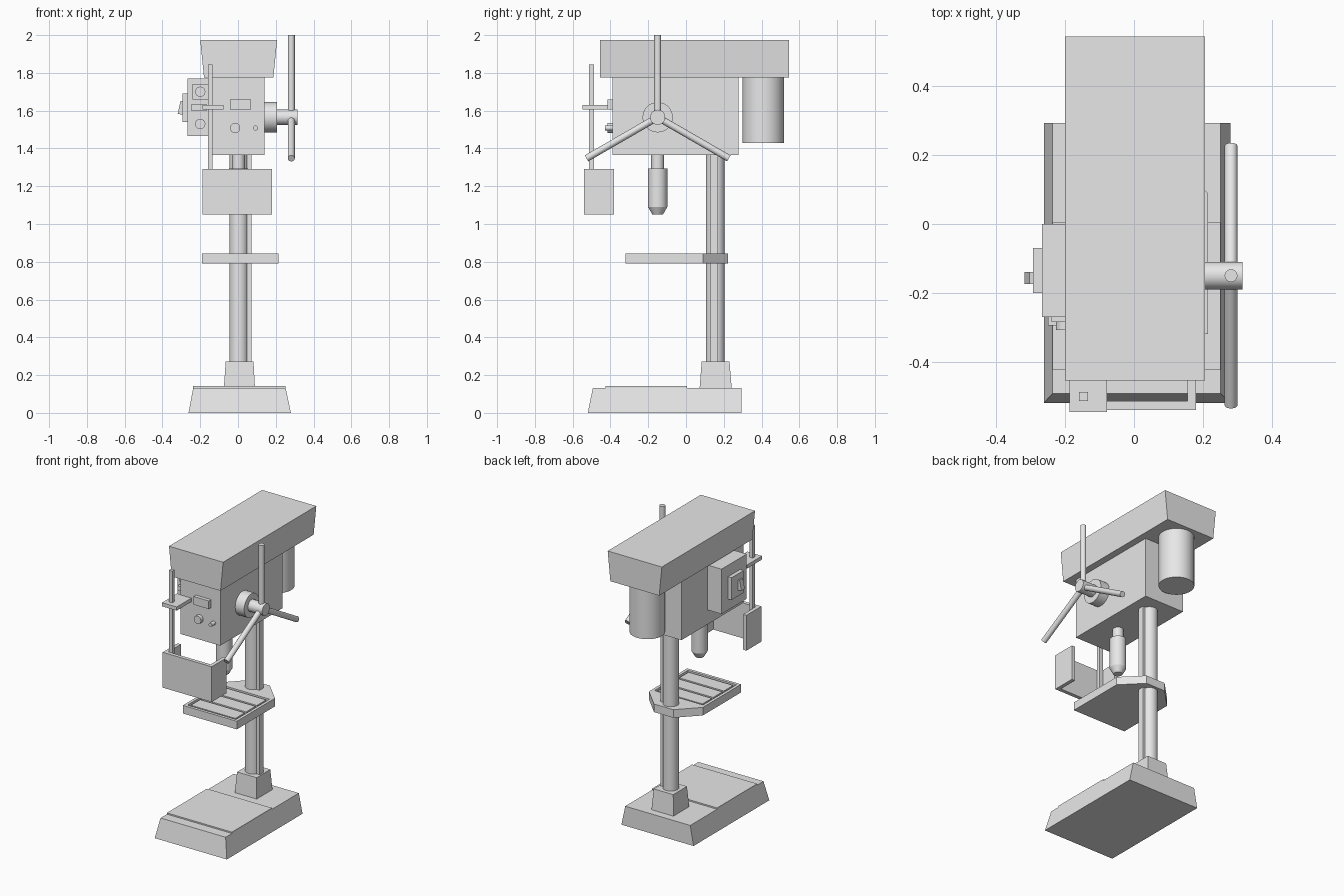
import bpy, bmesh, math
from mathutils import Vector

if "Cube" in bpy.data.objects:
    bpy.data.objects.remove(bpy.data.objects["Cube"])

metal = bpy.data.materials.new("machine grey")
metal.diffuse_color = (0.8, 0.8, 0.8, 1)
metal.use_nodes = True
metal.node_tree.nodes["Principled BSDF"].inputs["Base Color"].default_value = metal.diffuse_color


def finish(name, bm, smooth=False):
    bmesh.ops.recalc_face_normals(bm, faces=bm.faces)
    me = bpy.data.meshes.new(name)
    bm.to_mesh(me)
    bm.free()
    me.materials.append(metal)
    if smooth:
        me.shade_smooth()
        me.set_sharp_from_angle(angle=math.radians(35))
    ob = bpy.data.objects.new(name, me)
    bpy.context.collection.objects.link(ob)
    return ob


def taper(name, low, high, z0, z1):
    """Block between two (x0, x1, y0, y1) rectangles."""
    bm = bmesh.new()
    rings = []
    for (x0, x1, y0, y1), z in ((low, z0), (high, z1)):
        rings.append([bm.verts.new((x, y, z)) for x, y in
                      ((x0, y0), (x1, y0), (x1, y1), (x0, y1))])
    a, b = rings
    bm.faces.new(a)
    bm.faces.new(b)
    for i in range(4):
        j = (i + 1) % 4
        bm.faces.new((a[i], a[j], b[j], b[i]))
    return finish(name, bm)


def box(name, x0, x1, y0, y1, z0, z1):
    return taper(name, (x0, x1, y0, y1), (x0, x1, y0, y1), z0, z1)


def prism(name, pts, z0, z1):
    bm = bmesh.new()
    face = bm.faces.new([bm.verts.new((x, y, z0)) for x, y in pts])
    ext = bmesh.ops.extrude_face_region(bm, geom=[face], use_keep_orig=True)
    for v in ext["geom"]:
        if isinstance(v, bmesh.types.BMVert):
            v.co.z = z1
    return finish(name, bm)


def rod(name, p, q, r, r2=None, seg=32):
    p, q = Vector(p), Vector(q)
    bm = bmesh.new()
    bmesh.ops.create_cone(bm, cap_ends=True, segments=seg, radius1=r,
                          radius2=r if r2 is None else r2, depth=(q - p).length)
    ob = finish(name, bm, True)
    rot = Vector((0, 0, 1)).rotation_difference(q - p).to_matrix().to_4x4()
    rot.translation = (p + q) / 2
    ob.data.transform(rot)
    return ob


# Base with a raised work surface
taper("base", (-0.262, 0.28, -0.52, 0.293), (-0.237, 0.252, -0.493, 0.293), 0, 0.133)
box("base_work_surface", -0.237, 0.252, -0.425, 0.005, 0.125, 0.142)

# Column, its toothed-rail strip and foot collar
taper("column_collar", (-0.075, 0.09, 0.072, 0.242), (-0.065, 0.082, 0.083, 0.23), 0.13, 0.272)
rod("column", (0.005, 0.155, 0.25), (0.005, 0.155, 1.38), 0.05)
box("column_rail", 0.04, 0.072, 0.13, 0.17, 0.25, 1.38)

# Table: body, rim and slats
outline = [(-0.19, -0.32), (0.215, -0.32), (0.215, 0.09),
           (0.085, 0.222), (-0.06, 0.222), (-0.19, 0.09)]
prism("table_body", outline, 0.79, 0.825)
prism("table_back", [(-0.19, 0.06)] + [(0.215, 0.06)] + outline[2:], 0.825, 0.845)
box("table_rim_front", -0.19, 0.215, -0.32, -0.3, 0.825, 0.845)
box("table_rim_left", -0.19, -0.17, -0.3, 0.06, 0.825, 0.845)
box("table_rim_right", 0.195, 0.215, -0.3, 0.06, 0.825, 0.845)
for i in range(3):
    y = -0.285 + i * 0.115
    box(f"table_slat_{i + 1}", -0.155, 0.18, y, y + 0.1, 0.82, 0.842)

# Head, belt cover and motor
box("head", -0.16, 0.14, -0.39, 0.278, 1.365, 1.78)
taper("belt_cover", (-0.18, 0.187, -0.455, 0.545), (-0.2, 0.207, -0.455, 0.545), 1.775, 1.975)
rod("motor", (0.003, 0.41, 1.43), (0.003, 0.41, 1.78), 0.11, seg=48)

# Spindle and chuck
rod("spindle", (0.003, -0.15, 1.28), (0.003, -0.15, 1.37), 0.034)
rod("chuck", (0.003, -0.15, 1.09), (0.003, -0.15, 1.295), 0.051)
rod("chuck_nose", (0.003, -0.15, 1.05), (0.003, -0.15, 1.09), 0.028, 0.051)

# Feed hub with three handles
hub_y, hub_z = -0.15, 1.565
rod("feed_hub", (0.13, hub_y, hub_z), (0.207, hub_y, hub_z), 0.08)
rod("feed_shaft", (0.2, hub_y, hub_z), (0.315, hub_y, hub_z), 0.04)
for i in range(3):
    a = math.radians(90 + 120 * i)
    rod(f"feed_handle_{i + 1}", (0.282, hub_y, hub_z),
        (0.282, hub_y + 0.435 * math.cos(a), hub_z + 0.435 * math.sin(a)), 0.0185)

# Switch box with side rocker switch
box("switch_box", -0.267, -0.155, -0.27, 0.0, 1.465, 1.77)
box("switch_plate", -0.293, -0.26, -0.2, -0.07, 1.54, 1.692)
rocker = box("rocker_switch", -0.014, 0.014, -0.175, -0.14, -0.035, 0.035)
rocker.rotation_euler.y = math.radians(12)
rocker.location = (-0.298, 0, 1.615)

# Controls on the front of the switch box
box("button_plate", -0.24, -0.16, -0.285, -0.265, 1.66, 1.742)
box("switch_bar", -0.25, -0.165, -0.295, -0.265, 1.602, 1.632)
for n, z in (("upper_button", 1.70), ("lower_button", 1.53)):
    rod(n, (-0.2, -0.265, z), (-0.2, -0.308, z), 0.027)

# Controls on the front of the head
box("head_display", -0.043, 0.07, -0.415, -0.385, 1.605, 1.66)
rod("head_knob", (-0.015, -0.385, 1.508), (-0.015, -0.415, 1.508), 0.027)
rod("head_small_knob", (0.093, -0.385, 1.508), (0.093, -0.43, 1.508), 0.013)

# Chuck guard on its sliding rod
box("guard_bracket", -0.188, -0.078, -0.547, -0.385, 1.605, 1.63)
box("guard_rod", -0.16, -0.134, -0.514, -0.488, 1.055, 1.845)
g = [(-0.188, -0.54), (0.18, -0.54), (0.18, -0.38), (0.155, -0.38),
     (0.155, -0.515), (-0.163, -0.515), (-0.163, -0.38), (-0.188, -0.38)]
prism("chuck_guard", g, 1.05, 1.29)
